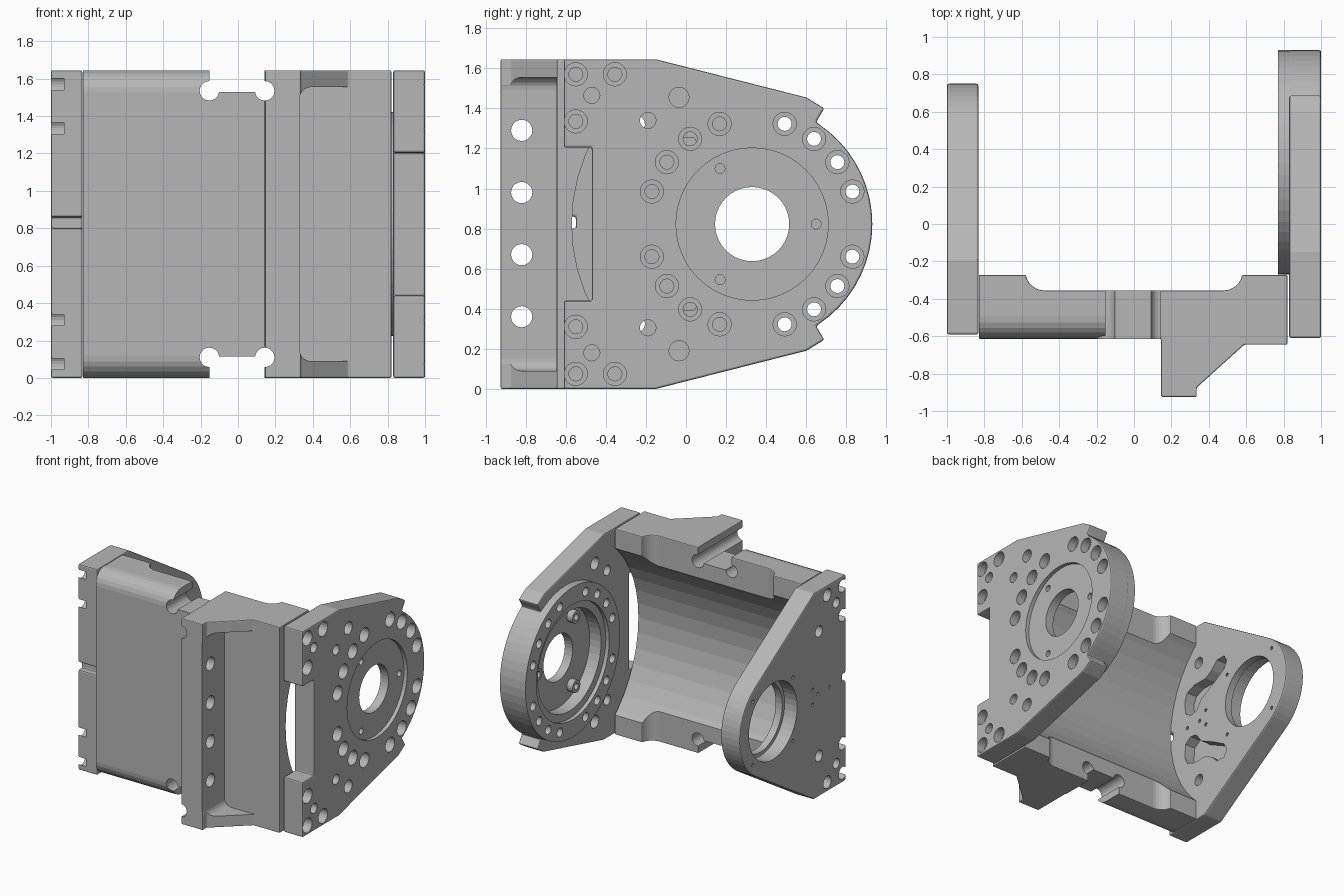
import bpy, bmesh
from math import sin, cos, radians

default = bpy.data.objects.get("Cube")
if default:
    bpy.data.objects.remove(default, do_unlink=True)

H = 1.645             # overall height
CY, CZ = 0.33, H / 2  # shared bore axis

grey = bpy.data.materials.new("satin_grey")
grey.use_nodes = True
COLOR = (0.47, 0.47, 0.47, 1)
grey.diffuse_color = COLOR
for node in grey.node_tree.nodes:
    if node.type == 'BSDF_PRINCIPLED':
        node.inputs["Base Color"].default_value = COLOR


def arc(u, v, r, start, end, n):
    steps = [radians(start + (end - start) * i / n) for i in range(n + 1)]
    return [(u + r * cos(t), v + r * sin(t)) for t in steps]


def circle(u, v, r, n=20):
    return arc(u, v, r, 0, 360, n)[:-1]


def rect(u0, u1, v0, v1):
    return [(u0, v0), (u1, v0), (u1, v1), (u0, v1)]


def flip(pts):
    """Mirror a profile about mid height."""
    return [(u, H - v) for u, v in reversed(pts)]


def both(profiles):
    return profiles + [flip(p) for p in profiles]


def solid(name, profiles, a, b, axis):
    """Extrude flat profiles from a to b along an axis."""
    place = {'x': lambda u, v, w: (w, u, v),
             'y': lambda u, v, w: (u, w, v),
             'z': lambda u, v, w: (u, v, w)}[axis]
    bm = bmesh.new()
    for pts in profiles:
        low = [bm.verts.new(place(u, v, a)) for u, v in pts]
        high = [bm.verts.new(place(u, v, b)) for u, v in pts]
        bm.faces.new(low)
        bm.faces.new(high)
        for i in range(len(pts)):
            j = (i + 1) % len(pts)
            bm.faces.new((low[i], low[j], high[j], high[i]))
    bmesh.ops.recalc_face_normals(bm, faces=bm.faces)
    mesh = bpy.data.meshes.new(name)
    bm.to_mesh(mesh)
    bm.free()
    obj = bpy.data.objects.new(name, mesh)
    bpy.context.collection.objects.link(obj)
    return obj


def apply(obj, mod):
    with bpy.context.temp_override(object=obj, active_object=obj):
        bpy.ops.object.modifier_apply(modifier=mod.name)


def soften(obj, width=0.01):
    mod = obj.modifiers.new("edge", 'BEVEL')
    mod.width = width
    mod.segments = 2
    mod.limit_method = 'ANGLE'
    mod.angle_limit = radians(30)
    apply(obj, mod)


def combine(obj, profiles, a, b, axis='x', operation='DIFFERENCE'):
    tool = solid("tool", profiles, a, b, axis)
    tool.hide_render = True
    mod = obj.modifiers.new("combine", 'BOOLEAN')
    mod.operation = operation
    mod.solver = 'EXACT'
    mod.object = tool
    apply(obj, mod)
    bpy.data.objects.remove(tool, do_unlink=True)


def finish(obj):
    obj.data.materials.clear()
    obj.data.materials.append(grey)
    for face in obj.data.polygons:
        face.material_index = 0
        face.use_smooth = False


# Saddle body with its front flange
body_plan = [(-0.83, -0.615), (0.145, -0.615), (0.145, -0.925), (0.335, -0.925),
             (0.335, -0.875), (0.59, -0.645), (0.82, -0.645), (0.82, -0.272)]
body_plan += arc(0.48, -0.255, 0.1, -10, -90, 6)
body_plan += arc(-0.48, -0.255, 0.1, -90, -170, 6)
body_plan += [(-0.83, -0.272)]
body = solid("saddle_body", [body_plan], 0, H, 'z')
soften(body, 0.007)

# Cylindrical scoop, rounded front corners, middle slots with relief bores
combine(body, [circle(CY, CZ, 0.9, 48)], -0.95, 0.95)
corner = [(-0.7, 1.75), (-0.7, H - 0.12)] + arc(-0.495, H - 0.12, 0.12, 180, 90, 6) + [(-0.495, 1.75)]
combine(body, both([corner]), -0.95, -0.15)
combine(body, both([rect(-0.152, 0.143, 1.53, 1.8)]), -0.7, 0, 'y')
combine(body, both([circle(s * 0.148 - 0.005, 1.535, 0.052) for s in (-1, 1)]), -1, 0, 'y')

# Pocket between the end ribs, and the flange bolt holes
r = 0.06
pocket = arc(0.33 + r, 0.09 + r, r, 270, 180, 5) + arc(0.33 + r, 1.555 - r, r, 180, 90, 5)
pocket += [(0.595, 1.555), (0.595, 0.09)]
combine(body, [pocket], -1.1, -0.642, 'y')
combine(body, [circle(-0.82, 0.36 + 0.31 * i, 0.053) for i in range(4)], 0, 0.45)
finish(body)

# Corner bolt positions shared by both plates
bolts = [(-0.55, 1.57), (-0.355, 1.57), (-0.55, 1.335)]
dowel = circle(-0.47, 1.465, 0.04)

# Left bearing plate with rounded nose and horns
lower = [(-0.47, 0.44), (-0.61, 0.44), (-0.61, 0), (-0.15, 0), (0.5, 0.165),
         (0.6, 0.19), (0.69, 0.245), (0.65, 0.313)]
upper = flip(lower)
nose = arc(CY, CZ, 0.6, -56, 56, 18)
bearing = solid("left_bearing_plate", [lower + nose + upper], 0.83, 1, 'x')
soften(bearing)
combine(bearing, [circle(CY, CZ, 0.599, 56)], 0.77, 0.86, 'x', 'UNION')

# Stepped bore seats with three screw bosses
combine(bearing, [circle(CY, CZ, 0.38, 48)], 0.97, 1.1)
combine(bearing, [circle(CY, CZ, 0.46, 48)], 0.7, 0.80)
combine(bearing, [circle(CY, CZ, 0.40, 48)], 0.7, 0.90)
screws = arc(CY, CZ, 0.32, 0, 240, 2)
combine(bearing, [circle(u, v, 0.05) for u, v in screws], 0.85, 0.935, 'x', 'UNION')
combine(bearing, [circle(CY, CZ, 0.185, 40)], 0.7, 1.1)
combine(bearing, [circle(u, v, 0.025, 12) for u, v in screws], 0.7, 1.1)

# Counterbored ring bolts and corner bolts
ring = [p for i, p in enumerate(arc(CY, CZ, 0.526, 0, 360, 20)[:-1]) if i % 5]
heads = [circle(u, v, 0.058) for u, v in ring] + both([circle(u, v, 0.058) for u, v in bolts])
shanks = [circle(u, v, 0.035, 16) for u, v in ring] + both([circle(u, v, 0.035, 16) for u, v in bolts])
combine(bearing, heads, 0.93, 1.1)
combine(bearing, shanks, 0.7, 1.1)
combine(bearing, both([dowel, circle(-0.19, 1.34, 0.04), circle(-0.035, 1.455, 0.05)]), 0.7, 1.1)
finish(bearing)

# Right support plate tapering to a round nose, with a front notch
support_lower = [(-0.55, 0.80), (-0.59, 0.80), (-0.59, 0), (-0.19, 0)]
support_upper = [(-0.19, H), (-0.59, H), (-0.59, 0.86), (-0.55, 0.86)]
support = solid("right_support_plate",
                [support_lower + arc(CY, CZ, 0.42, -58, 58, 18) + support_upper], -1, -0.832, 'x')
soften(support)
combine(support, [circle(CY, CZ, 0.275, 40)], -1.1, -0.7)
combine(support, [circle(CY, CZ, 0.305, 40)], -1.1, -0.89)

# Bolt holes, clearance holes and small pin holes
combine(support, both([circle(u, v, 0.05) for u, v in bolts]), -1.1, -0.93)
combine(support, both([circle(u, v, 0.03, 16) for u, v in bolts]), -1.1, -0.7)
combine(support, both([dowel, circle(-0.25, 1.32, 0.045)]), -1.1, -0.7)
pins = [(-0.38, CZ), (-0.24, CZ), (-0.17, CZ + 0.06), (-0.17, CZ - 0.06)]
pins += arc(CY, CZ, 0.36, 45, 315, 3)
combine(support, [circle(u, v, 0.014, 10) for u, v in pins], -1.1, -0.7)

# Lightening pockets on the inner face
outline = [(-0.40, 0.13), (-0.34, 0.09), (-0.28, 0.10), (-0.22, 0.18), (-0.08, 0.25),
           (0.04, 0.32), (0.07, 0.38), (0.04, 0.43), (-0.04, 0.43), (-0.10, 0.37),
           (-0.17, 0.33), (-0.30, 0.33), (-0.38, 0.30), (-0.41, 0.24)]
combine(support, both([[(u, CZ + v) for u, v in outline]]), -0.92, -0.7)
finish(support)
